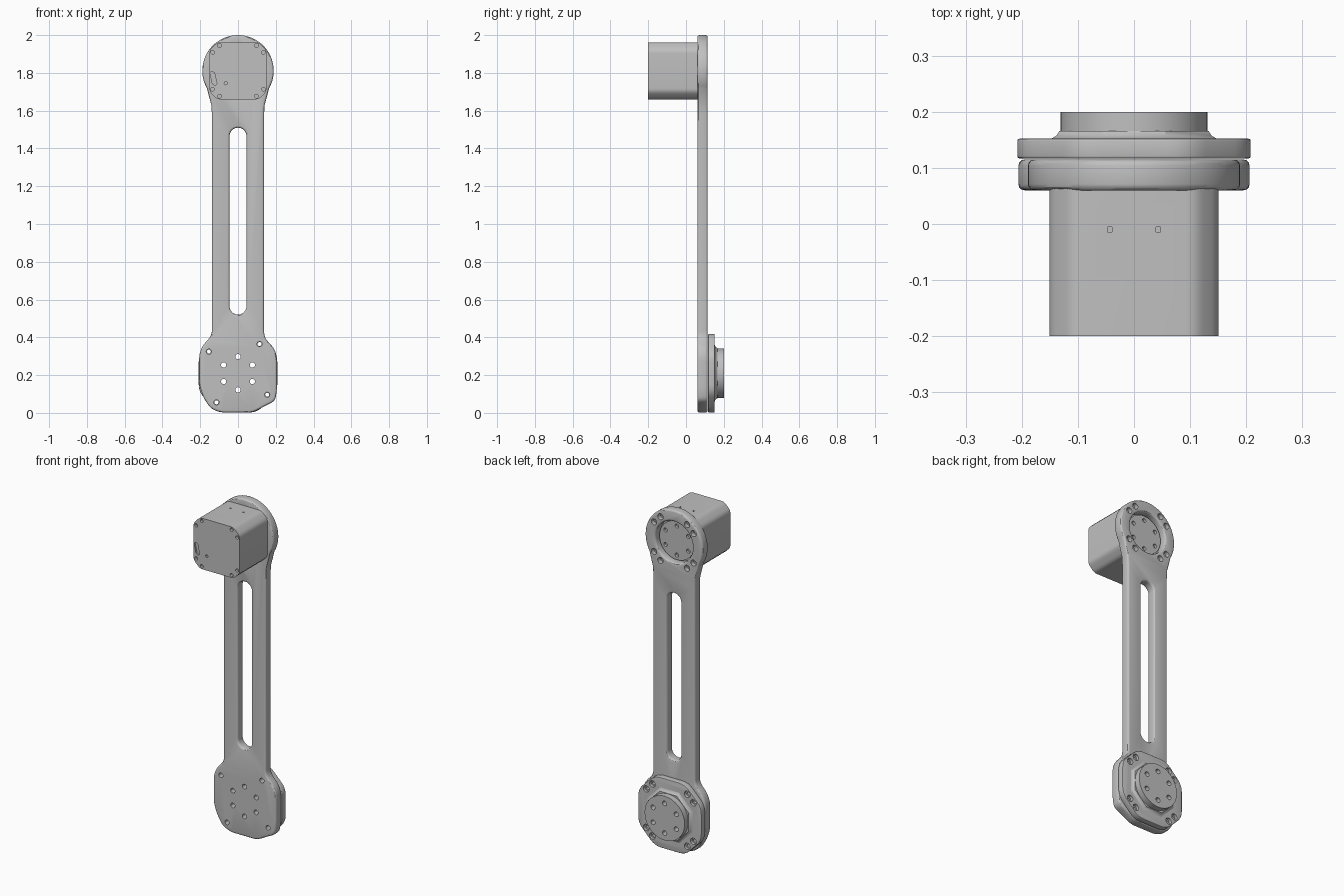
import bpy, bmesh
from math import sin, cos, pi, radians, sqrt

cube = bpy.data.objects.get("Cube")
if cube:
    bpy.data.objects.remove(cube)

grey = bpy.data.materials.new("machined_grey")
grey.use_nodes = True
grey.diffuse_color = (0.527, 0.527, 0.527, 1)
grey.node_tree.nodes["Principled BSDF"].inputs["Base Color"].default_value = grey.diffuse_color

TOP, FOOT = 1.811, 0.21          # heights of the two joint axes


def loft(bm, rings):
    """Skin (outline, y) rings and cap both ends."""
    loops = [[bm.verts.new((x, y, z)) for x, z in pts] for pts, y in rings]
    n = len(loops[0])
    for a, b in zip(loops, loops[1:]):
        for i in range(n):
            j = (i + 1) % n
            bm.faces.new((a[i], a[j], b[j], b[i]))
    bm.faces.new(loops[0])
    bm.faces.new(loops[-1])


def circle(x, z, r, n=24, turn=0.0):
    return [(x + r * cos(2 * pi * i / n + turn), z + r * sin(2 * pi * i / n + turn)) for i in range(n)]


def octagon(z, half, flat):
    """Square with cut corners."""
    h, f = half, flat
    return [(x, z + d) for x, d in
            ((h, -f), (h, f), (f, h), (-f, h), (-h, f), (-h, -f), (-f, -h), (f, -h))]


def rounded(pts, amount):
    """Replace each corner of a closed outline by a short arc of points."""
    out = []
    for i, (px, pz) in enumerate(pts):
        ends = []
        for qx, qz in (pts[i - 1], pts[(i + 1) % len(pts)]):
            d = sqrt((qx - px) ** 2 + (qz - pz) ** 2)
            k = min(amount / d, 0.4)
            ends.append((px + (qx - px) * k, pz + (qz - pz) * k))
        (ax, az), (bx, bz) = ends
        for t in (0, 0.25, 0.5, 0.75, 1):
            u = 1 - t
            out.append((u * u * ax + 2 * u * t * px + t * t * bx,
                        u * u * az + 2 * u * t * pz + t * t * bz))
    return out


def part(name, *lofts):
    bm = bmesh.new()
    for rings in lofts:
        loft(bm, rings)
    bmesh.ops.recalc_face_normals(bm, faces=bm.faces)
    mesh = bpy.data.meshes.new(name)
    bm.to_mesh(mesh)
    bm.free()
    mesh.materials.append(grey)
    ob = bpy.data.objects.new(name, mesh)
    bpy.context.collection.objects.link(ob)
    return ob


def select(ob):
    bpy.ops.object.select_all(action='DESELECT')
    ob.select_set(True)
    bpy.context.view_layer.objects.active = ob


def cut(ob, *lofts):
    cutter = part("cutter", *lofts)
    cutter.hide_render = True
    select(ob)
    mod = ob.modifiers.new("cut", 'BOOLEAN')
    mod.operation, mod.solver, mod.object = 'DIFFERENCE', 'EXACT', cutter
    bpy.ops.object.modifier_apply(modifier=mod.name)
    bpy.data.objects.remove(cutter)


def bevel(ob, width):
    select(ob)
    mod = ob.modifiers.new("round", 'BEVEL')
    mod.width, mod.segments, mod.angle_limit = width, 3, radians(60)
    mod.use_clamp_overlap = False
    bpy.ops.object.modifier_apply(modifier=mod.name)


def smooth(ob):
    select(ob)
    bpy.ops.object.shade_smooth_by_angle(angle=radians(30))


def drill(x, z, r, y0, y1):
    return [(circle(x, z, r, 16), y0), (circle(x, z, r, 16), y1)]


def counterbore(x, z, r, y0, step, y1):
    small, big = circle(x, z, r * 0.55, 16), circle(x, z, r, 16)
    return [(small, y0), (small, step), (big, step), (big, y1)]


def pairs(z, r, spread):
    """Two screw positions beside each of the four diagonals."""
    return [(r * cos(radians(a)), z + r * sin(radians(a)))
            for d in (45, 135, 225, 315) for a in (d - spread, d + spread)]


# Arm: round head, straight neck, uneven foot
head = [(0.189 * cos(radians(a)), TOP + 0.189 * sin(radians(a))) for a in range(-30, 211, 5)]
neck = [(0.152, 1.67), (0.141, 1.63), (0.138, 1.58)]
foot = [(-0.138, 1.4), (-0.138, 0.41), (-0.185, 0.36), (-0.206, 0.31), (-0.206, 0.15),
        (-0.185, 0.085), (-0.148, 0.026), (-0.095, 0.002), (0.08, 0.002), (0.143, 0.037),
        (0.196, 0.063), (0.206, 0.12), (0.206, 0.30), (0.19, 0.345), (0.138, 0.40), (0.138, 1.4)]
outline = head + [(-x, z) for x, z in neck] + rounded(foot, 0.03)[5:-5] + neck[::-1]
arm = part("arm", [(outline, 0.06), (outline, 0.115)])

# Long slot and head opening
slot = [(0.045 * cos(pi * i / 12), 1.465 + 0.045 * sin(pi * i / 12)) for i in range(13)]
slot += [(-x, 2.03 - z) for x, z in slot]
opening = circle(0, TOP, 0.122, 48)
cut(arm, [(slot, 0), (slot, 0.2)], [(opening, 0), (opening, 0.2)])
bevel(arm, 0.011)

# Screw holes in the arm
hub_holes = [(0.088 * sin(i * pi / 3), FOOT + 0.088 * cos(i * pi / 3)) for i in range(6)]
foot_screws = pairs(FOOT, 0.192, 8.5)
through = foot_screws[1::2]
cut(arm, *[drill(x, z, 0.014, 0, 0.3) for x, z in hub_holes + through],
    *[counterbore(x, z, 0.018, 0.07, 0.09, 0.2) for x, z in pairs(TOP, 0.156, 11)])
smooth(arm)

# Foot flange, raised collar and output hub
plate = rounded(octagon(FOOT, 0.208, 0.10), 0.04)
flange = part("foot_flange", [(plate, 0.117), (plate, 0.152)])
bevel(flange, 0.004)
cut(flange, *[drill(x, z, 0.014, 0, 0.3) for x, z in hub_holes],
    *[counterbore(x, z, 0.019, 0.1, 0.135, 0.2) for x, z in foot_screws])
smooth(flange)

collar = part("foot_collar", [(circle(0, FOOT, r, 8, pi / 8), y) for r, y in
              ((0.168, 0.15), (0.158, 0.153), (0.149, 0.158), (0.144, 0.166))])
hub = part("output_hub", [(circle(0, FOOT, 0.131, 48), y) for y in (0.166, 0.2)])
for ob in (collar, hub):
    cut(ob, *[drill(x, z, 0.014, 0, 0.3) for x, z in hub_holes])
    smooth(ob)

# Motor housing with cut corners
body = rounded(octagon(TOP, 0.151, 0.11), 0.018)
motor = part("motor_housing", [(body, -0.2), (body, 0.065)])
cuts = [drill(x, z, 0.010, -0.3, -0.185) for x, z in pairs(TOP, 0.166, 9)]
cuts.append(drill(-0.065, 1.745, 0.008, -0.3, -0.19))
cable = [(x * 0.012 - 0.13 - z * 0.008, 1.772 + z * 0.035) for x, z in
         ((1, -0.8), (1, 0.8), (0.4, 1), (-0.4, 1), (-1, 0.8), (-1, -0.8), (-0.4, -1), (0.4, -1))]
cuts.append([(cable, -0.3), (cable, -0.19)])
# Small square pockets on the top and bottom
for x in (-0.043, 0.043):
    for z in (TOP - 0.151, TOP + 0.151):
        pocket = [(x + a * 0.004, z + b * 0.005) for a, b in ((-1, -1), (1, -1), (1, 1), (-1, 1))]
        cuts.append([(pocket, -0.014), (pocket, -0.005)])
cut(motor, *cuts)
smooth(motor)

# Motor output face inside the head opening
face = part("motor_output", [(circle(0, TOP, 0.114, 48), y) for y in (0.06, 0.085)])
cut(face, *[drill(0.086 * sin(i * pi / 3), TOP + 0.086 * cos(i * pi / 3), 0.012, 0.07, 0.2)
            for i in range(6)])
smooth(face)
